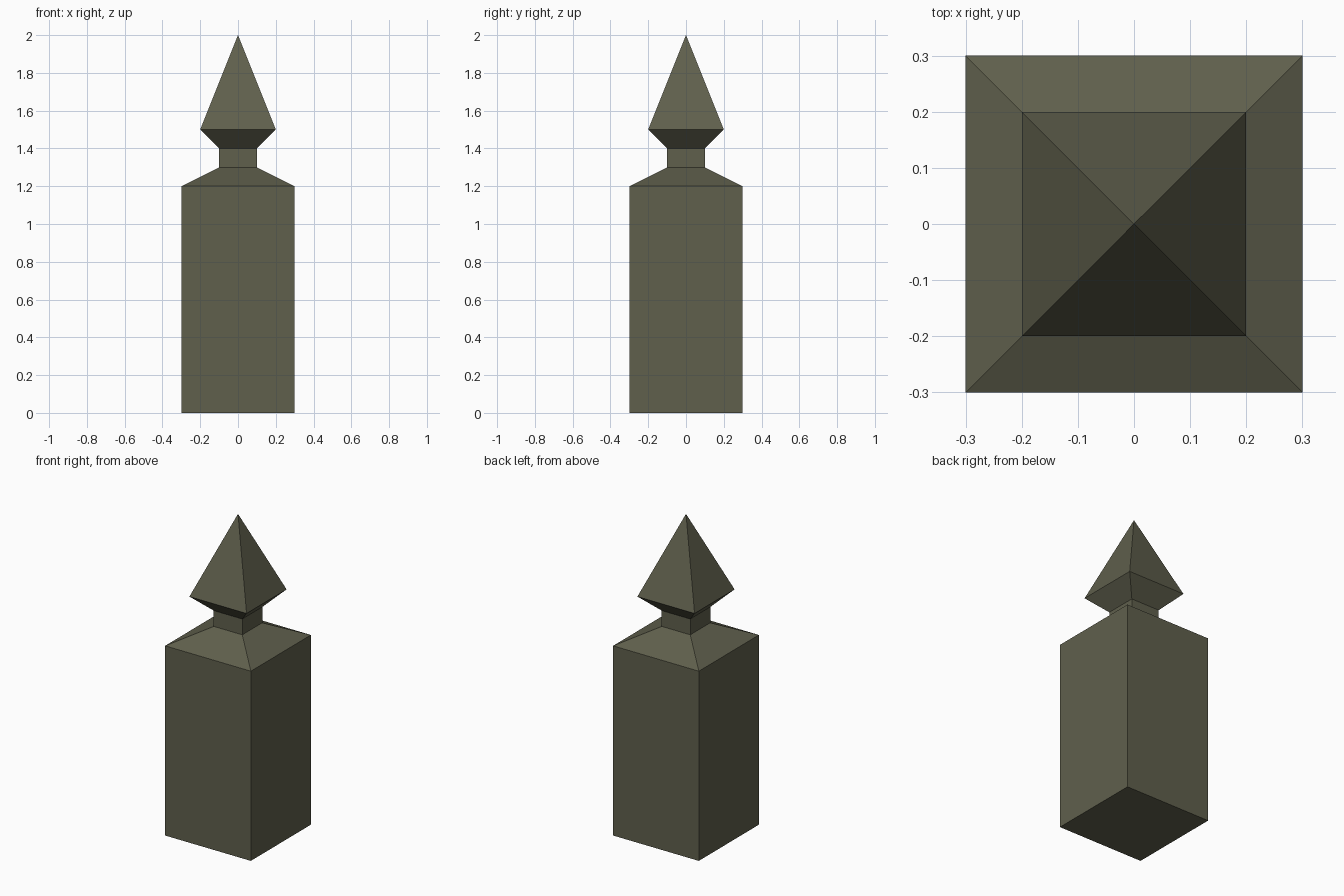
import bpy, bmesh

if "Cube" in bpy.data.objects:
    bpy.data.objects.remove(bpy.data.objects["Cube"])

# One flat olive-grey colour
olive = bpy.data.materials.new("olive_grey")
olive.diffuse_color = (0.115, 0.115, 0.073, 1.0)
olive.use_nodes = True
olive.node_tree.nodes["Principled BSDF"].inputs["Base Color"].default_value = olive.diffuse_color

# Square profile from bottom to tip: (half width, height)
profile = [(0.3, 0.0), (0.3, 1.2), (0.1, 1.3), (0.1, 1.4), (0.2, 1.5)]
corners = [(-1, -1), (1, -1), (1, 1), (-1, 1)]

bm = bmesh.new()
rings = [[bm.verts.new((x * r, y * r, z)) for x, y in corners] for r, z in profile]

# Base
bm.faces.new(rings[0][::-1])

# Walls, sloped shoulder, neck and flared underside of the point
for low, high in zip(rings, rings[1:]):
    for i in range(4):
        j = (i + 1) % 4
        bm.faces.new((low[i], low[j], high[j], high[i]))

# Pyramid point
tip = bm.verts.new((0, 0, 2.0))
for i in range(4):
    bm.faces.new((rings[-1][i], rings[-1][(i + 1) % 4], tip))

bmesh.ops.recalc_face_normals(bm, faces=bm.faces)
mesh = bpy.data.meshes.new("pointed_post")
bm.to_mesh(mesh)
bm.free()
mesh.materials.append(olive)
post = bpy.data.objects.new("pointed_post", mesh)
bpy.context.collection.objects.link(post)
